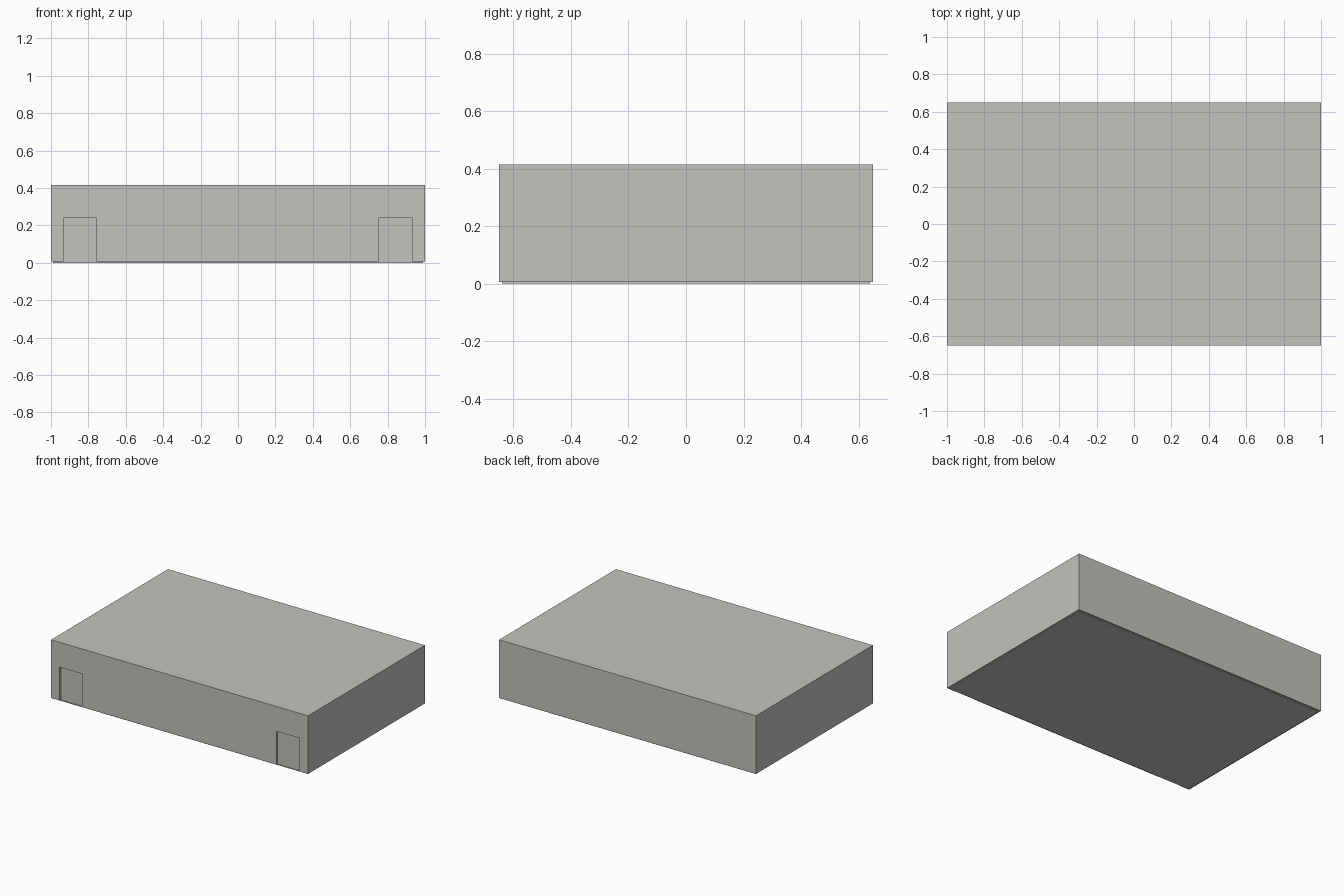
import bpy

if "Cube" in bpy.data.objects:
    bpy.data.objects.remove(bpy.data.objects["Cube"])

# one warm grey for the whole building
grey = bpy.data.materials.new("warm_grey")
grey.diffuse_color = (0.55, 0.54, 0.51, 1)
grey.use_nodes = True
grey.node_tree.nodes["Principled BSDF"].inputs["Base Color"].default_value = grey.diffuse_color


def box(name, lo, hi):
    bpy.ops.mesh.primitive_cube_add(size=1, location=[(a + b) / 2 for a, b in zip(lo, hi)])
    ob = bpy.context.object
    ob.name = name
    ob.scale = [b - a for a, b in zip(lo, hi)]
    bpy.ops.object.transform_apply(location=True, rotation=False, scale=True)
    ob.data.materials.append(grey)
    return ob


# main block, and thin foundation set in slightly on all sides
body = box("building_block", (-1, -0.65, 0.006), (1, 0.65, 0.415))
box("foundation", (-0.99, -0.64, 0), (0.99, 0.64, 0.006))

# two shallow door recesses in the front wall
for side, x0, x1 in (("left", -0.932, -0.757), ("right", 0.755, 0.932)):
    cutter = box(side + "_door_cutter", (x0, -0.7, -0.05), (x1, -0.635, 0.24))
    cutter.hide_render = True
    cutter.hide_viewport = True
    cut = body.modifiers.new(side + "_door", 'BOOLEAN')
    cut.operation = 'DIFFERENCE'
    cut.solver = 'EXACT'
    cut.object = cutter
    # door leaf reaching down to the ground
    box(side + "_door", (x0, -0.637, 0), (x1, -0.63, 0.24))
